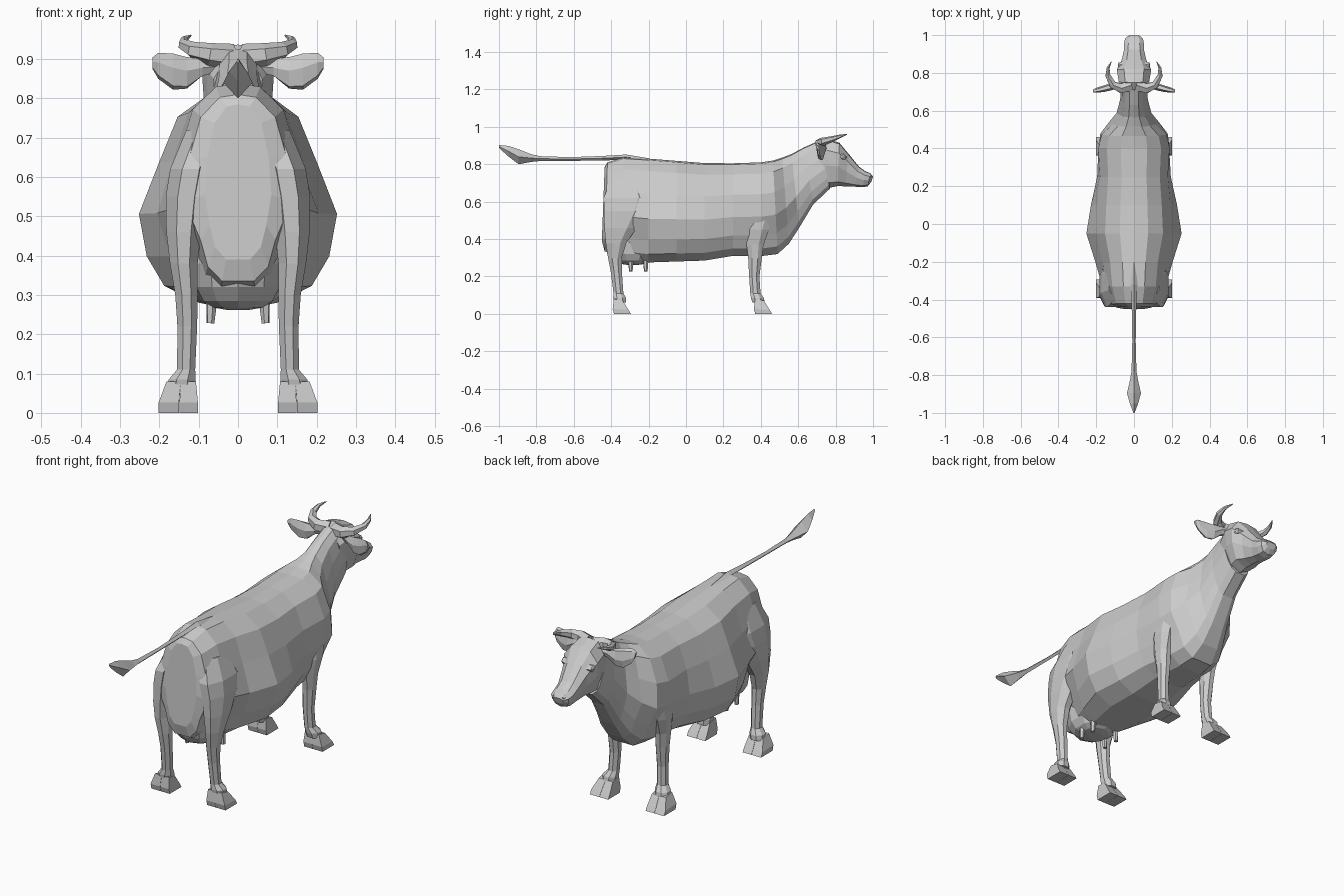
import bpy, bmesh
from math import cos, sin, pi
from mathutils import Vector


def loft(name, ring_sets, mirror=False):
    """Skin one or more series of closed rings into a single flat-shaded object."""
    bm = bmesh.new()
    for rings in ring_sets:
        vs = [[bm.verts.new(p) for p in r] for r in rings]
        n = len(vs[0])
        for a, b in zip(vs, vs[1:]):
            for i in range(n):
                j = (i + 1) % n
                bm.faces.new((a[i], a[j], b[j], b[i]))
        bm.faces.new(vs[0])
        bm.faces.new(vs[-1])
    bmesh.ops.recalc_face_normals(bm, faces=bm.faces)
    me = bpy.data.meshes.new(name)
    bm.to_mesh(me)
    bm.free()
    ob = bpy.data.objects.new(name, me)
    bpy.context.collection.objects.link(ob)
    if mirror:
        mod = ob.modifiers.new("Mirror", 'MIRROR')
        mod.use_mirror_merge = False
    return ob


def ellipse(c, u, v, n=6):
    c, u, v = Vector(c), Vector(u), Vector(v)
    return [c + u * cos(2 * pi * (i + .5) / n) + v * sin(2 * pi * (i + .5) / n)
            for i in range(n)]


def section(profile, yt, zt, yb, zb, w, low=1.0, up=1.0):
    """Symmetric ring hung between a top and a bottom point; low / up scale the under and upper side."""
    half = [(w * x * (low if t < .35 else up if t > .6 else 1), yb + (yt - yb) * t, zb + (zt - zb) * t)
            for x, t in profile]
    return half + [(-x, y, z) for x, y, z in reversed(half[1:-1])]


def tube(path, radii, n=6):
    path = [Vector(p) for p in path]
    rings = []
    for i, (p, r) in enumerate(zip(path, radii)):
        t = (path[min(i + 1, len(path) - 1)] - path[max(i - 1, 0)]).normalized()
        u = t.orthogonal().normalized() if abs(t.z) > .9 else t.cross(Vector((0, 0, 1))).normalized()
        rings.append(ellipse(p, u * r, t.cross(u) * r, n))
    return rings


# Trunk and neck
BODY = [(0, 1), (.34, .985), (.7, .88), (.92, .66), (1, .42), (.94, .22), (.76, .08), (.4, .0), (0, 0)]
body = [(-.435, .785, -.45, .39, .085, .9, 1), (-.42, .81, -.435, .335, .135, .75, 1),
        (-.33, .838, -.33, .29, .168, .68, .98), (-.2, .83, -.2, .275, .205, .9, .88),
        (-.05, .818, -.05, .28, .252, .98, .87), (.1, .806, .1, .285, .228, 1, .92),
        (.25, .805, .25, .31, .195, .98, 1), (.4, .81, .41, .31, .186, .85, 1.1),
        (.465, .82, .49, .32, .178, .78, 1.05), (.515, .836, .55, .375, .135, .8, .9),
        (.565, .855, .605, .46, .092, .9, .9), (.63, .89, .68, .585, .073, .95, .95),
        (.71, .925, .77, .67, .07, .95, .95)]
loft("body_and_neck", [[section(BODY, *r) for r in body]])

# Head
HEAD = [(0, 1), (.55, .97), (.95, .76), (.9, .45), (.6, .1), (0, 0)]
head = [(.695, .9, .72, .69, .065), (.75, .937, .77, .675, .085), (.82, .915, .81, .683, .096),
        (.87, .855, .85, .682, .07), (.925, .787, .9, .68, .056), (.96, .762, .945, .677, .055),
        (.985, .752, .972, .682, .05), (1.0, .735, .99, .705, .03)]
loft("head", [[section(HEAD, *r) for r in head]])

# Eyes and nostrils
loft("eye", [[ellipse((x, .835, .84), (0, s, -s * .5), (0, s * .4, s * .7))
              for x, s in ((.05, .026), (.08, .019), (.086, .008))]], True)
loft("nostril", [[ellipse((.024, y, .737), (s, 0, 0), (0, 0, s * .7))
                  for y, s in ((.95, .014), (.985, .013), (.995, .006))]], True)

# Ears: flattened leaf sections
ear = [(.05, .74, .885, .014, .012), (.09, .733, .88, .02, .014), (.13, .724, .865, .04, .017),
       (.165, .715, .868, .046, .015), (.203, .708, .883, .033, .009), (.218, .703, .89, .014, .004)]
loft("ear", [[ellipse((x, y, z), (0, ry, ry), (0, -.008, rz), 6)
              for x, y, z, rz, ry in ear]], True)

# Horns, rising out of the poll
loft("horn", [tube([(.015, .735, .905), (.07, .718, .912), (.112, .738, .922), (.138, .785, .936),
                    (.137, .825, .95), (.12, .86, .96)],
                   [.034, .029, .022, .015, .009, .002])], True)

# Legs: z, x, y, half width, half depth
hind = [(.72, .085, -.31, .05, .09), (.62, .12, -.31, .057, .128), (.55, .132, -.322, .056, .115),
        (.46, .138, -.35, .048, .085), (.38, .138, -.374, .038, .055), (.3, .131, -.38, .031, .036),
        (.22, .129, -.372, .027, .029), (.11, .132, -.361, .025, .026),
        (.085, .142, -.355, .037, .034), (.06, .145, -.352, .037, .032)]
fore = [(.66, .1, .41, .05, .06), (.55, .136, .405, .042, .066), (.45, .142, .383, .037, .06),
        (.37, .136, .369, .031, .045), (.3, .131, .369, .03, .036), (.2, .129, .365, .026, .027),
        (.11, .132, .371, .025, .027), (.085, .142, .382, .037, .034), (.06, .145, .388, .037, .032)]
for name, rows in (("hind_leg", hind), ("front_leg", fore)):
    loft(name, [[ellipse((x, y, z), (rx, 0, 0), (0, ry * 1.1, 0), 8)
                 for z, x, y, rx, ry in rows]], True)


# Cloven hooves: two wedge-shaped claws each
def claw(y, xt, xb):
    def box(x0, x1, y0, y1, z0, z1):
        return [(x0, y0, z0), (x1, y0, z0), (x1, y1, z1), (x0, y1, z1)]
    return [box(*xb, y - .035, y + .055, 0, 0), box(*xb, y - .042, y + .042, .026, .022),
            box(*xt, y - .036, y + .012, .08, .07)]


for name, y in (("hind_hoof", -.35), ("front_hoof", .405)):
    loft(name, [claw(y, (.107, .145), (.102, .149)), claw(y, (.146, .182), (.15, .202))], True)

# Udder and teats
udder = [(.46, .1, .12), (.38, .118, .155), (.32, .112, .135), (.285, .092, .105),
         (.268, .065, .07), (.262, .03, .03)]
loft("udder", [[ellipse((0, -.285, z), (rx, 0, 0), (0, ry, 0), 10) for z, rx, ry in udder]])
loft("teat", [tube([(.066, y, .3), (.068, y, .265), (.07, y, .228)], [.016, .013, .01])
              for y in (-.295, -.215)], True)

# Tail with tuft: y, z, half width, half height
tail = [(-.2, .82, .012, .012), (-.32, .838, .018, .014), (-.45, .832, .012, .012),
        (-.62, .828, .009, .01), (-.78, .83, .013, .013), (-.83, .833, .022, .021),
        (-.895, .84, .037, .04), (-.95, .87, .022, .028), (-1.0, .895, .003, .008)]
loft("tail", [[[(w, y, z), (0, y, z + h), (-w, y, z), (0, y, z - h)] for y, z, w, h in tail]])
